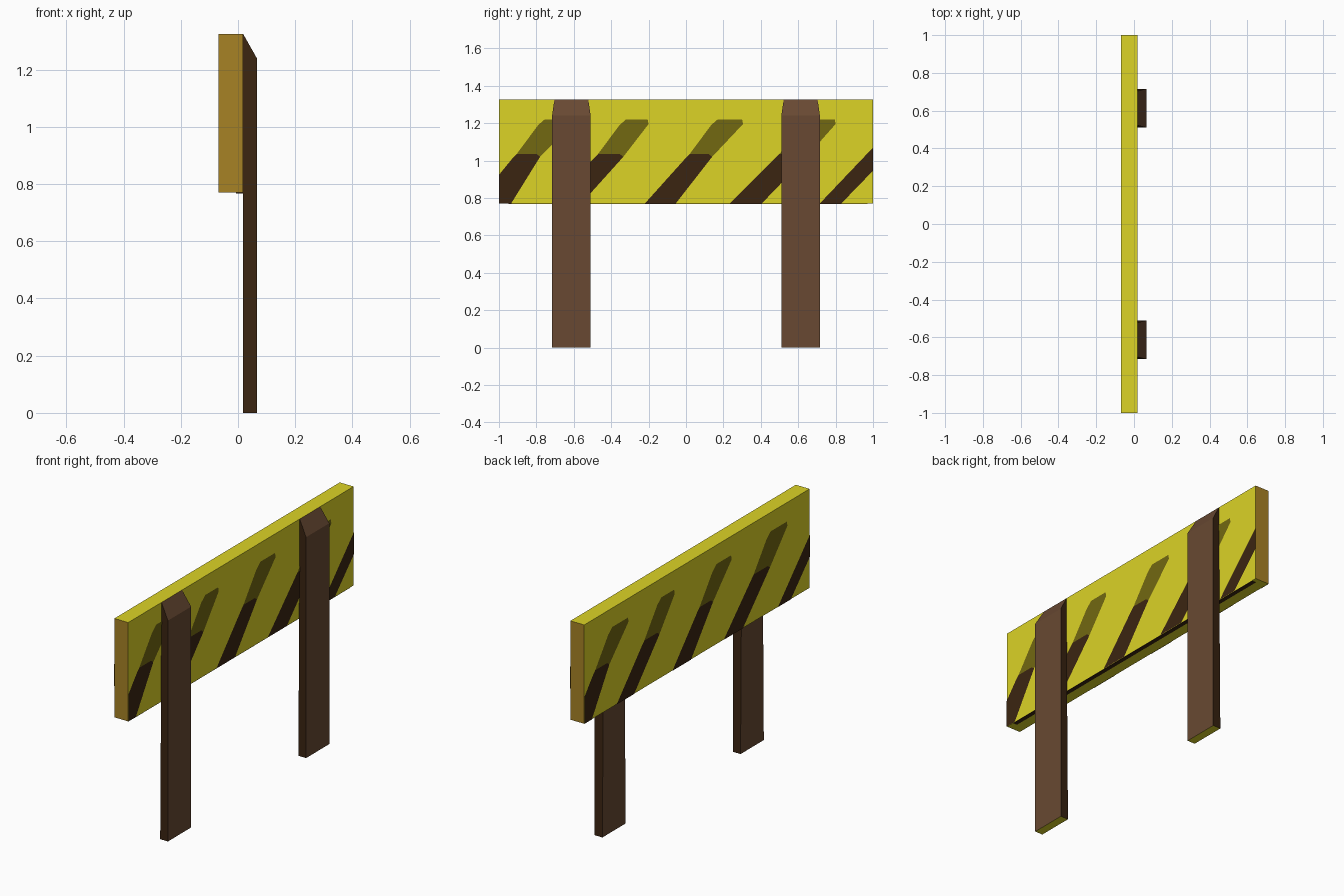
import bpy
import bmesh
from mathutils import Matrix, Vector

if "Cube" in bpy.data.objects:
    bpy.data.objects.remove(bpy.data.objects["Cube"], do_unlink=True)


def make_material(name, rgb):
    """Flat colour given as display values from 0 to 255."""
    linear = [((c / 255 + 0.055) / 1.055) ** 2.4 for c in rgb] + [1.0]
    mat = bpy.data.materials.new(name)
    mat.use_nodes = True
    mat.diffuse_color = linear
    shader = mat.node_tree.nodes["Principled BSDF"]
    shader.inputs["Base Color"].default_value = linear
    shader.inputs["Roughness"].default_value = 0.9
    return mat


yellow = make_material("yellow paint", (220, 211, 38))
ochre = make_material("ochre board end", (167, 130, 37))
brown = make_material("brown wood", (104, 73, 50))
dark = make_material("dark brown", (59, 37, 17))
olive = make_material("olive stripe", (114, 104, 17))

BACK, FACE, OUT = -0.068, 0.018, 0.066    # board back, board face, post face
LOW, TOP = 0.77, 1.325                    # board bottom and top
GAP = 0.002                               # paint plate offset


def finish(bm, name, mats):
    mesh = bpy.data.meshes.new(name)
    bm.to_mesh(mesh)
    bm.free()
    for mat in mats:
        mesh.materials.append(mat)
    obj = bpy.data.objects.new(name, mesh)
    bpy.context.collection.objects.link(obj)
    return obj


def box(bm, low, high):
    low, high = Vector(low), Vector(high)
    size = high - low
    matrix = Matrix.Translation((low + high) / 2) @ Matrix.Diagonal((*size, 1))
    return bmesh.ops.create_cube(bm, size=1, matrix=matrix)["verts"]


# Board: yellow with ochre ends
bm = bmesh.new()
box(bm, (BACK, -1, LOW), (FACE, 1, TOP))
bm.normal_update()
for face in bm.faces:
    face.material_index = int(abs(face.normal.y) > 0.5)
finish(bm, "board", [yellow, ochre])

# Dark paint line under the board
bm = bmesh.new()
box(bm, (FACE - 0.025, -0.95, LOW - GAP), (FACE, 0.97, LOW))
finish(bm, "underside_line", [dark])


# Posts: bevelled top, dark sides, unpainted foot
def post(name, y):
    bm = bmesh.new()
    half = 0.103
    verts = box(bm, (FACE, y - half, 0), (OUT, y + half, TOP))
    for v in verts:
        if v.co.z > 1:
            if v.co.x > FACE + 0.01:
                v.co.z = 1.24
            else:
                v.co.y += 0.012 if v.co.y < y else -0.012
    bm.normal_update()
    for face in bm.faces:
        if abs(face.normal.y) > 0.7:
            face.material_index = 1
        elif face.normal.z < -0.7:
            face.material_index = 2
    finish(bm, name, [brown, dark, yellow])


post("right_post", -0.613)
post("left_post", 0.613)

# Slanted stripes: bottom, knee and top edges (left, right), knee height
STRIPES = [
    ((-1.125, -0.935), (-0.925, -0.78), (-0.755, -0.61), 1.03),
    ((-0.715, -0.56), (-0.49, -0.335), (-0.32, -0.20), 1.03),
    ((-0.22, -0.055), (0.0, 0.14), (0.17, 0.305), 1.03),
    ((0.235, 0.405), (0.48, 0.645), (0.65, 0.80), 1.03),
    ((0.715, 0.83), (1.015, 1.14), None, 1.10),
]


def stripe_plates(name, turned):
    bm = bmesh.new()

    def plate(points, index):
        verts = [bm.verts.new((FACE + GAP, y, z)) for y, z in points]
        bm.faces.new(verts).material_index = index

    for (b0, b1), (k0, k1), top, knee in STRIPES:
        plate([(b0, LOW), (b1, LOW), (k1, knee - 0.01), (k1 - 0.02, knee + 0.005),
               (k0 + 0.02, knee + 0.005), (k0, knee - 0.015)], 0)
        if top:
            t0, t1 = top
            plate([(k0 + 0.02, knee + 0.005), (k1 - 0.02, knee + 0.005),
                   (k1, knee - 0.01), (t1, 1.195), (t1 - 0.005, 1.22),
                   (t0, 1.22), (t0 - 0.035, 1.19)], 1)

    # Trim the stripes at the board ends
    for side in (-1, 1):
        geom = bm.verts[:] + bm.edges[:] + bm.faces[:]
        bmesh.ops.bisect_plane(bm, geom=geom, plane_co=(0, side, 0),
                               plane_no=(0, side, 0), clear_outer=True)

    # The other side carries the same pattern, turned half way round
    if turned:
        for v in bm.verts:
            v.co.x = BACK + FACE - v.co.x
            v.co.y = -v.co.y
    bm.normal_update()
    finish(bm, name, [dark, olive])


stripe_plates("post_side_stripes", False)
stripe_plates("plain_side_stripes", True)
